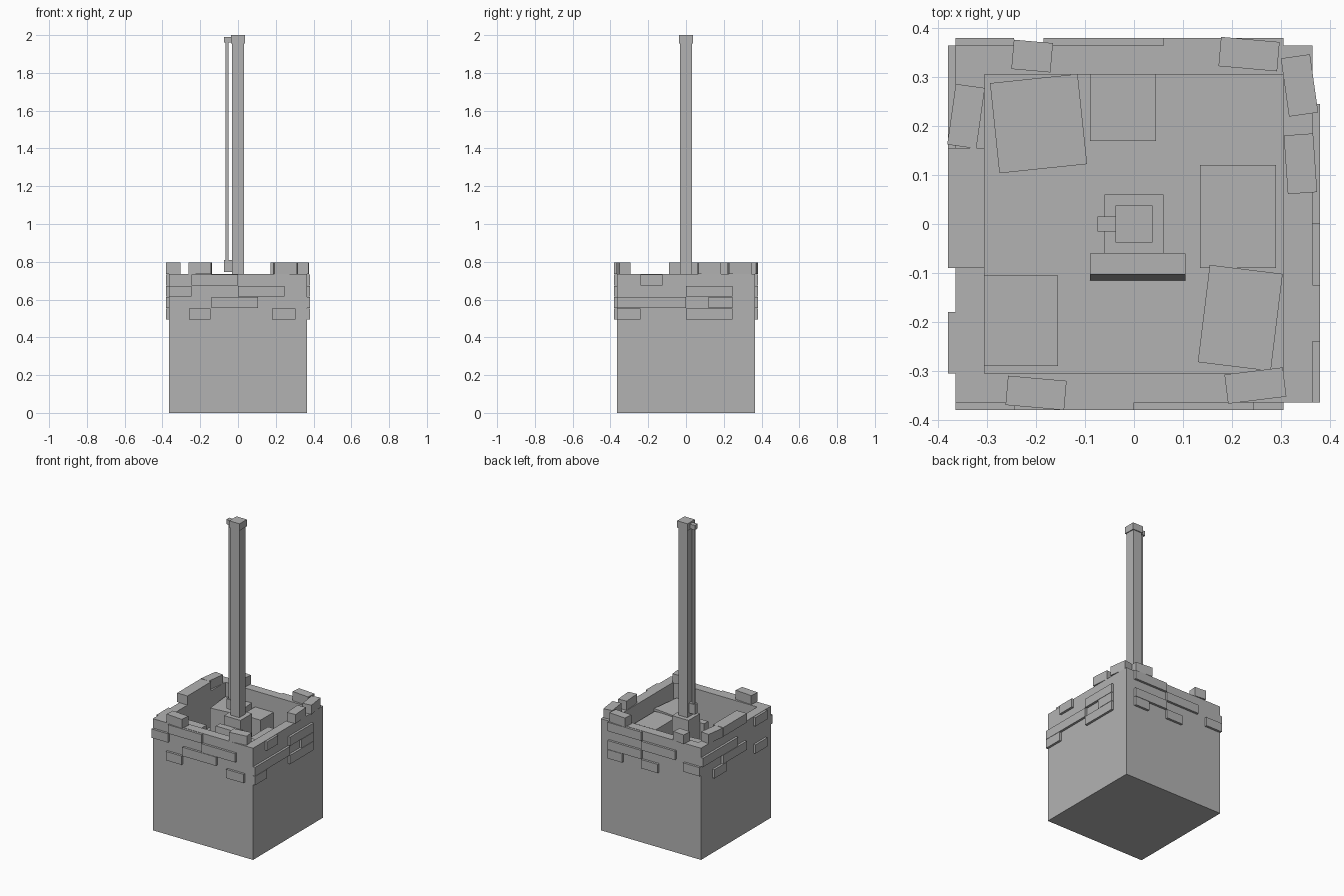
import bpy
from math import radians

if "Cube" in bpy.data.objects:
    bpy.data.objects.remove(bpy.data.objects["Cube"], do_unlink=True)

stone = bpy.data.materials.new("stone_grey")
stone.use_nodes = True
GREY = (0.45, 0.45, 0.45, 1)
stone.diffuse_color = GREY
stone.node_tree.nodes["Principled BSDF"].inputs["Base Color"].default_value = GREY


def block(name, x, y, z, turn=0):
    """Box from (min, max) ranges, turned about its own vertical axis."""
    bpy.ops.mesh.primitive_cube_add(
        size=1, location=[sum(r) / 2 for r in (x, y, z)], rotation=(0, 0, radians(turn)))
    ob = bpy.context.object
    ob.name = name
    ob.scale = [r[1] - r[0] for r in (x, y, z)]
    bpy.ops.object.transform_apply(location=False, rotation=False, scale=True)
    ob.data.materials.append(stone)
    return ob


def turned(name, cx, cy, w, d, z, turn):
    return block(name, (cx - w / 2, cx + w / 2), (cy - d / 2, cy + d / 2), z, turn)


OUT, INN, FLOOR, TOP, ROW = 0.365, 0.305, 0.5, 0.735, 0.06

# Solid tower with an open room sunk into its top
tower = block("tower", (-OUT, OUT), (-OUT, OUT), (0, TOP))
room = block("room_cutter", (-INN, INN), (-INN, INN), (FLOOR, 1))
cut = tower.modifiers.new("room", "BOOLEAN")
cut.operation = "DIFFERENCE"
cut.solver = "EXACT"
cut.object = room
bpy.context.view_layer.objects.active = tower
bpy.ops.object.modifier_apply(modifier="room")
bpy.data.objects.remove(room, do_unlink=True)

# Raised bricks on each face: (row from top, start, end)
bricks = {
    "front": [(0, -0.245, 0), (1, -OUT, -0.245), (1, 0, 0.245), (2, -0.14, 0.105),
              (3, -0.26, -0.145), (3, 0.18, 0.305)],
    "back": [(0, 0.06, 0.305), (1, -0.185, 0.06), (2, -OUT, -0.245), (2, 0.06, 0.305),
             (3, -0.06, 0.06), (3, 0.2, 0.305)],
    "right": [(0, -0.24, -0.125), (1, 0, 0.245), (2, -OUT, 0), (2, 0.12, 0.245),
              (3, -OUT, -0.24), (3, 0, 0.245)],
    "left": [(0, -0.305, -0.18), (1, 0, 0.245), (1, 0.245, OUT), (2, -0.09, 0.155),
             (3, 0.12, 0.245), (3, -0.305, -0.18)],
}
for side, rows in bricks.items():
    sign = 1 if side in ("back", "right") else -1
    depth = sorted((sign * (OUT - 0.01), sign * 0.38))
    for row, a, b in rows:
        z = (TOP - ROW * (row + 1), TOP - ROW * row - 0.002)
        xy = ((a, b), depth) if side in ("front", "back") else (depth, (a, b))
        block(side + "_brick", *xy, z)

# Loose crenel stones along the wall top
CREST = (TOP, TOP + ROW)
for cx, cy, w, d, turn in [
        (-0.2, -0.345, 0.12, 0.06, -5), (0.248, -0.33, 0.12, 0.06, 7),
        (-0.208, 0.343, 0.08, 0.06, -5), (0.235, 0.347, 0.12, 0.06, -5),
        (-0.343, 0.22, 0.06, 0.125, -8), (0.338, 0.283, 0.06, 0.12, 8),
        (0.34, 0.123, 0.06, 0.12, 4)]:
    turned("crenel_stone", cx, cy, w, d, CREST, turn)
block("left_wall_stone", (-0.38, -INN), (-0.09, 0.155), CREST)

# Crates on the room floor
turned("tilted_crate", -0.195, 0.205, 0.18, 0.185, (FLOOR, 0.65), 6)
turned("long_crate", 0.217, -0.192, 0.15, 0.2, (FLOOR, 0.64), -7)
block("back_crate", (-0.09, 0.045), (0.17, INN), (FLOOR, 0.63))
block("side_crate", (0.135, 0.29), (-0.09, 0.12), (FLOOR, 0.63))
block("corner_crate", (-INN, -0.155), (-0.29, -0.105), (FLOOR, 0.65))

# Console with a sloping front
console = block("console", (-0.09, 0.105), (-0.115, -0.06), (FLOOR, 0.66))
for v in console.data.vertices:
    if v.co.z > 0 and v.co.y < 0:
        v.co.y += 0.012

# Pole on its plinth, with cap, cleats and line
block("plinth", (-0.06, 0.06), (-0.06, 0.06), (FLOOR, 0.72))
block("pole", (-0.032, 0.032), (-0.032, 0.032), (0.72, 1.96))
block("pole_cap", (-0.038, 0.038), (-0.038, 0.038), (1.955, 2))
block("lower_cleat", (-0.075, -0.03), (-0.015, 0.015), (0.745, 0.81))
block("upper_cleat", (-0.075, -0.03), (-0.015, 0.015), (1.96, 1.99))
block("hoist_line", (-0.065, -0.05), (-0.008, 0.008), (0.8, 1.965))
